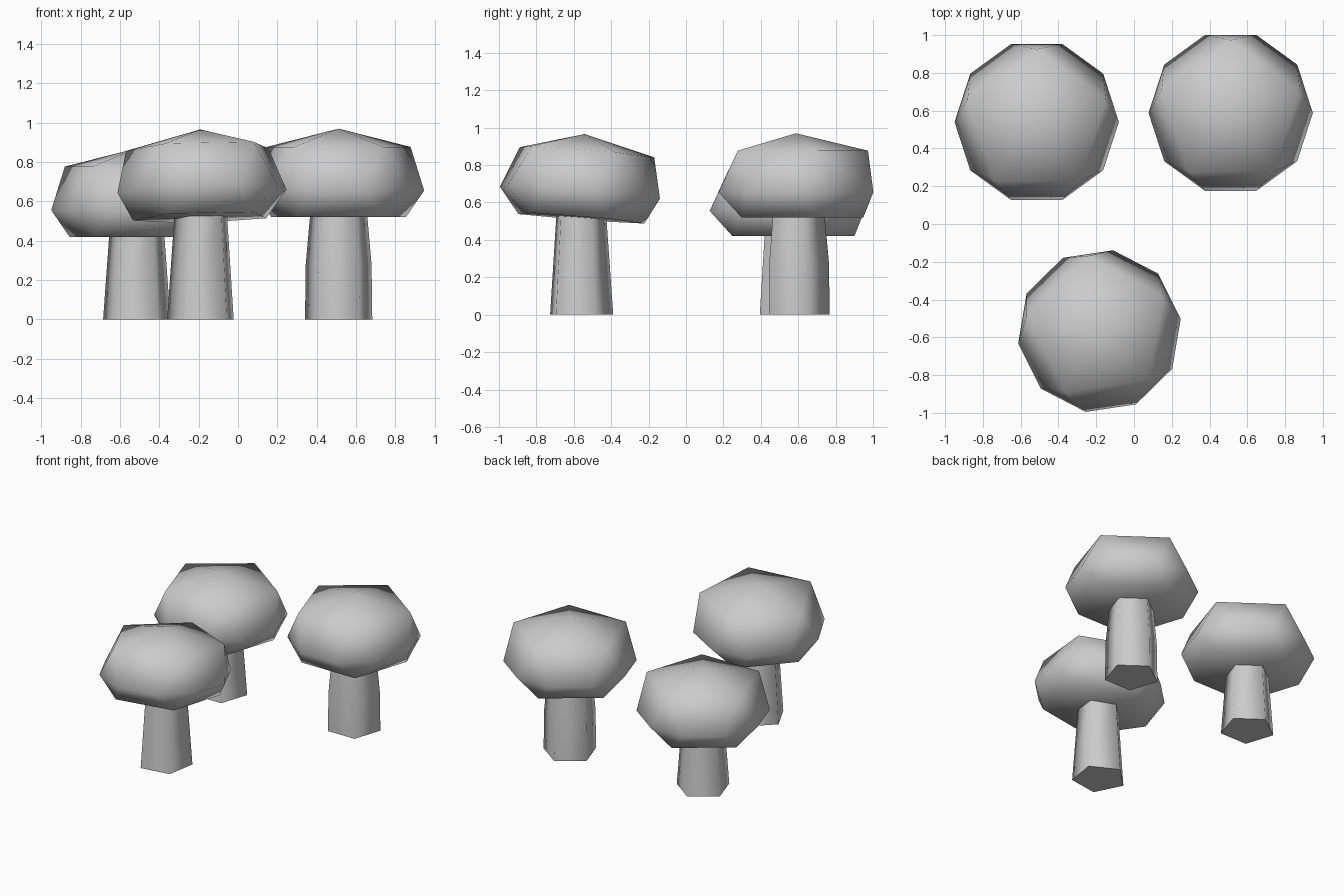
import bpy, bmesh
from math import cos, sin, pi, radians
from mathutils import Vector, Matrix

cube = bpy.data.objects.get("Cube")
if cube:
    bpy.data.objects.remove(cube, do_unlink=True)

grey = bpy.data.materials.new("plain_grey")
grey.use_nodes = True
colour = (0.6, 0.6, 0.6, 1)
grey.diffuse_color = colour
grey.node_tree.nodes["Principled BSDF"].inputs["Base Color"].default_value = colour


def ring(bm, sides, radius, z, start):
    return [bm.verts.new((radius * cos(start + 2 * pi * i / sides),
                          radius * sin(start + 2 * pi * i / sides), z))
            for i in range(sides)]


def finish(bm, name, matrix, angle):
    bmesh.ops.recalc_face_normals(bm, faces=bm.faces)
    mesh = bpy.data.meshes.new(name)
    bm.to_mesh(mesh)
    bm.free()
    mesh.materials.append(grey)
    obj = bpy.data.objects.new(name, mesh)
    obj.matrix_world = matrix
    bpy.context.collection.objects.link(obj)
    bpy.ops.object.select_all(action='DESELECT')
    obj.select_set(True)
    bpy.context.view_layer.objects.active = obj
    bpy.ops.object.shade_smooth_by_angle(angle=radians(angle))


def make_cap(name, matrix):
    # Faceted dome: pentagon above and below a ten-sided rim
    bm = bmesh.new()
    rim = ring(bm, 10, 0.435, 0, 0)
    upper = ring(bm, 5, 0.385, 0.222, pi / 10)
    lower = ring(bm, 5, 0.36, -0.135, pi / 10)
    apex = bm.verts.new((0, 0, 0.315))
    for i in range(5):
        j = (i + 1) % 5
        bm.faces.new((apex, upper[i], upper[j]))
        for row in (upper, lower):
            bm.faces.new((row[i], rim[2 * i], rim[2 * i + 1]))
            bm.faces.new((row[i], rim[2 * i + 1], rim[2 * j], row[j]))
    bm.faces.new(lower)
    finish(bm, name, matrix, 89)


def make_stem(name, matrix, profile):
    # Five-sided tapering stalk
    bm = bmesh.new()
    rows = [ring(bm, 5, r, z, pi / 10) for r, z in profile]
    for a, b in zip(rows, rows[1:]):
        for i in range(5):
            j = (i + 1) % 5
            bm.faces.new((a[i], a[j], b[j], b[i]))
    bm.faces.new(rows[0])
    bm.faces.new(rows[-1])
    finish(bm, name, matrix, 80)


straight = [(0.18, 0), (0.14, 0.56)]
bulged = [(0.18, 0), (0.176, 0.28), (0.15, 0.56)]
short = [(0.18, 0), (0.145, 0.46)]

# name, x, y, rim height, turn, lean direction, stem profile
mushrooms = [
    ("left", 0.512, 0.588, 0.655, 0, (0, 0, 1), bulged),
    ("right", -0.515, 0.54, 0.555, 0, (0, 0, 1), short),
    ("front", -0.183, -0.567, 0.652, 8.5, (-0.03, 0.08, 1), straight),
]
for name, x, y, z, turn, lean, profile in mushrooms:
    spin = Matrix.Rotation(radians(turn), 4, 'Z')
    tilt = Vector((0, 0, 1)).rotation_difference(Vector(lean)).to_matrix().to_4x4()
    make_cap(name + "_mushroom_cap", Matrix.Translation((x, y, z)) @ tilt @ spin)
    make_stem(name + "_mushroom_stem", Matrix.Translation((x, y, 0)) @ spin, profile)
